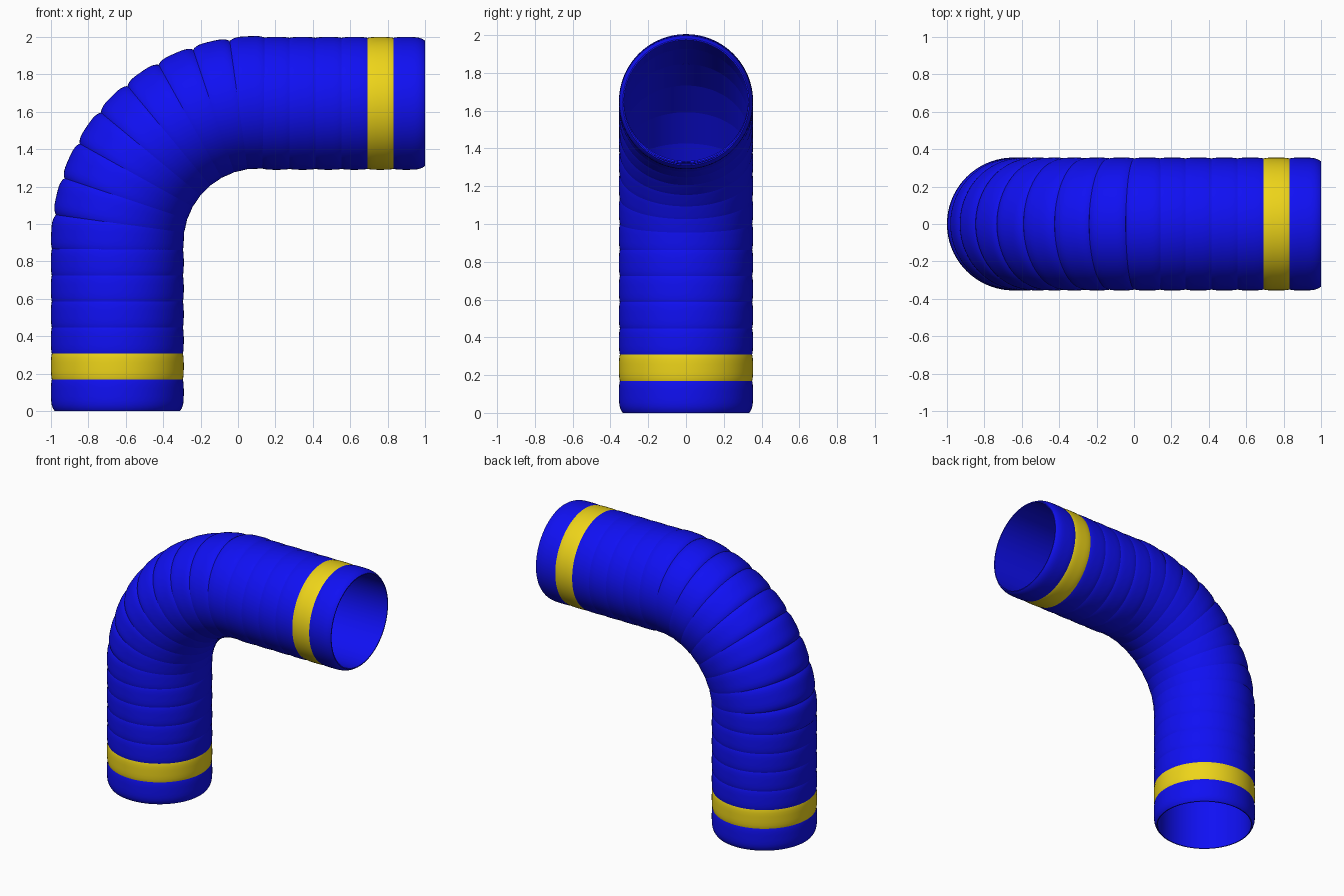
import bpy, bmesh
from math import pi, sin, cos
from mathutils import Matrix, Vector

if "Cube" in bpy.data.objects:
    bpy.data.objects.remove(bpy.data.objects["Cube"])

R_OUT, R_IN, HALF = 0.355, 0.328, 0.1     # ring radii and half length
STRAIGHT, BEND = 0.9, 0.75                # straight run and bend radius of the centre line
COUNT, SIDES = 21, 96
TOTAL = 2 * STRAIGHT + BEND * pi / 2


def material(name, color):
    m = bpy.data.materials.new(name)
    m.diffuse_color = color
    m.use_nodes = True
    m.node_tree.nodes["Principled BSDF"].inputs["Base Color"].default_value = m.diffuse_color
    return m


blue = material("blue", (0.005, 0.005, 0.9, 1))
yellow = material("yellow", (0.85, 0.66, 0.01, 1))


def ring_mesh(name, outer_mat):
    """Barrel-shaped hollow ring around z, bulging outer wall, straight inner wall."""
    steps = [-1, -0.9, -0.8, -0.65, -0.45, -0.2, 0.2, 0.45, 0.65, 0.8, 0.9, 1]
    profile = [(R_OUT - 0.02 * t ** 4, t * HALF) for t in steps]
    profile += [(R_IN, HALF), (R_IN, -HALF)]
    n = len(profile)
    bm = bmesh.new()
    rows = []
    for i in range(SIDES):
        a = 2 * pi * i / SIDES
        rows.append([bm.verts.new((r * cos(a), r * sin(a), z)) for r, z in profile])
    for i in range(SIDES):
        p, q = rows[i], rows[(i + 1) % SIDES]
        for j in range(n):
            k = (j + 1) % n
            f = bm.faces.new((p[j], q[j], q[k], p[k]))
            f.material_index = 0 if j < len(steps) - 1 else 1
            f.smooth = True
    bmesh.ops.recalc_face_normals(bm, faces=bm.faces)
    for e in bm.edges:
        e.smooth = e.calc_face_angle(0) < 0.7
    me = bpy.data.meshes.new(name)
    bm.to_mesh(me)
    bm.free()
    me.materials.append(outer_mat)
    me.materials.append(blue)
    return me


def place(s):
    """Matrix on the centre line at arc length s."""
    x0, cx = -0.645, -0.645 + BEND
    if s < STRAIGHT:
        pos, ang = (x0, 0, s), 0
    elif s < TOTAL - STRAIGHT:
        ang = (s - STRAIGHT) / BEND
        pos = (cx - BEND * cos(ang), 0, STRAIGHT + BEND * sin(ang))
    else:
        pos, ang = (1 - (TOTAL - s), 0, STRAIGHT + BEND - 0.005), pi / 2
    return Matrix.Translation(Vector(pos)) @ Matrix.Rotation(ang, 4, 'Y')


hose_mesh = ring_mesh("hose_ring", blue)
band_mesh = ring_mesh("band_ring", yellow)

# Overlapping rings along the elbow; second ring from each end is a yellow band
for i in range(COUNT):
    band = i in (1, COUNT - 2)
    ob = bpy.data.objects.new("yellow_band" if band else "hose_ring", band_mesh if band else hose_mesh)
    bpy.context.collection.objects.link(ob)
    ob.matrix_world = place(HALF + (TOTAL - 2 * HALF) * i / (COUNT - 1))
